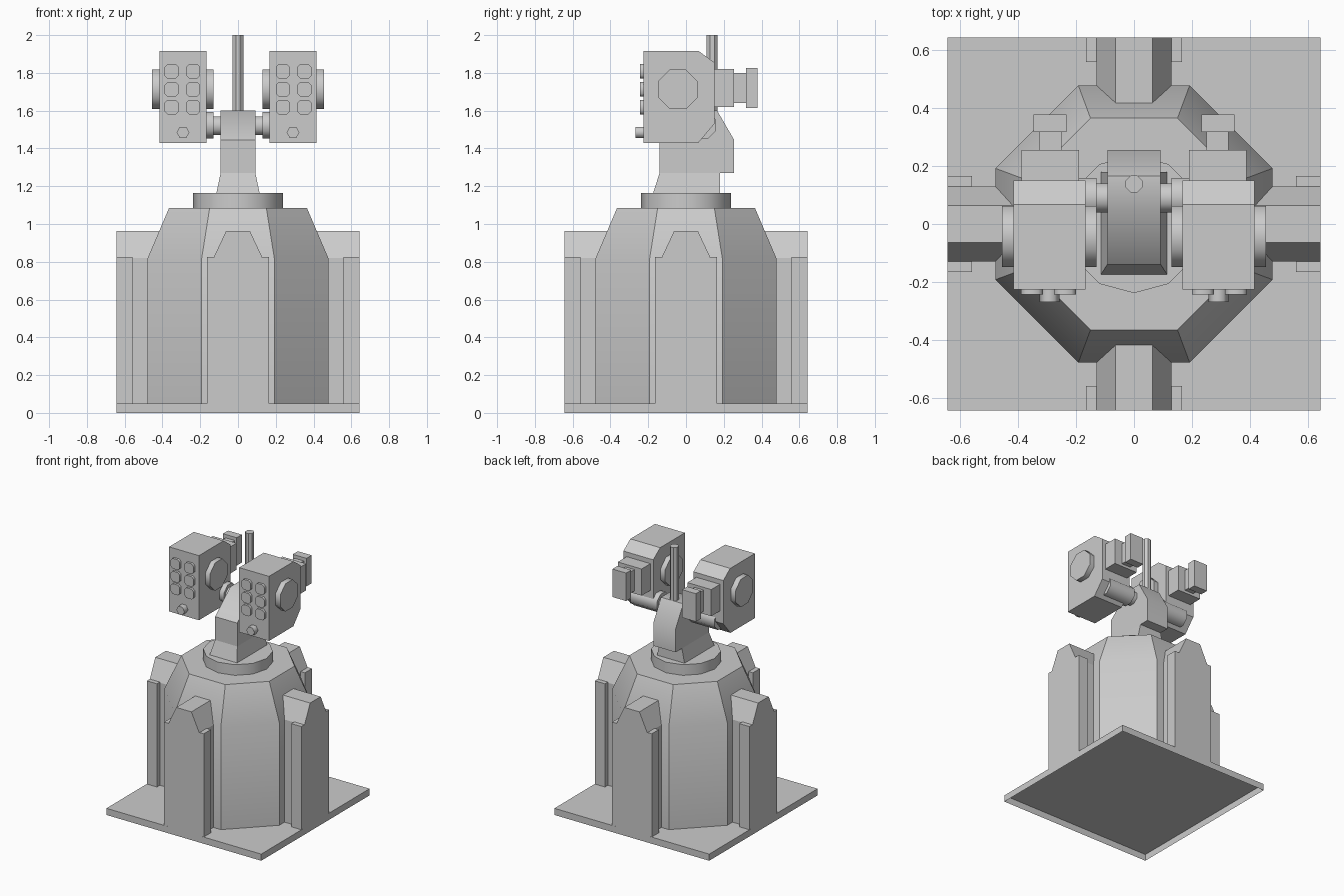
import bpy, bmesh, math

if "Cube" in bpy.data.objects:
    bpy.data.objects.remove(bpy.data.objects["Cube"])


def loft(name, rings, smooth=30, mirror=False, turn=0, caps=(True, True)):
    """Skin a list of equal-length point rings and optionally cap the ends."""
    bm = bmesh.new()
    vs = [[bm.verts.new(p) for p in r] for r in rings]
    n = len(rings[0])
    for a, b in zip(vs, vs[1:]):
        for i in range(n):
            j = (i + 1) % n
            bm.faces.new((a[i], a[j], b[j], b[i]))
    if caps[0]:
        bm.faces.new(vs[0][::-1])
    if caps[1]:
        bm.faces.new(vs[-1])
    bmesh.ops.recalc_face_normals(bm, faces=bm.faces)
    me = bpy.data.meshes.new(name)
    bm.to_mesh(me)
    bm.free()
    for p in me.polygons:
        p.use_smooth = True
    me.set_sharp_from_angle(angle=math.radians(smooth))
    ob = bpy.data.objects.new(name, me)
    bpy.context.collection.objects.link(ob)
    ob.rotation_euler.z = turn
    if mirror:
        ob.modifiers.new("mirror", 'MIRROR').use_axis[0] = True
    return ob


def prism(name, pts, axis, a, b, **kw):
    """Extrude a 2D profile along an axis from a to b."""
    put = {'x': lambda p, t: (t, p[0], p[1]),
           'y': lambda p, t: (p[0], t, p[1]),
           'z': lambda p, t: (p[0], p[1], t)}[axis]
    return loft(name, [[put(p, t) for p in pts] for t in (a, b)], **kw)


def ngon(n, r, cx=0, cy=0, start=0):
    return [(cx + r * math.cos(start + i * math.tau / n),
             cy + r * math.sin(start + i * math.tau / n)) for i in range(n)]


def rect(x0, x1, y0, y1, c=0):
    """Rectangle, with chamfered corners if c > 0."""
    if not c:
        return [(x0, y0), (x1, y0), (x1, y1), (x0, y1)]
    return [(x0 + c, y0), (x1 - c, y0), (x1, y0 + c), (x1, y1 - c),
            (x1 - c, y1), (x0 + c, y1), (x0, y1 - c), (x0, y0 + c)]


# Base plate, open underneath, and octagonal pedestal with sloping shoulders
prism("base_plate", rect(-.643, .643, -.643, .643), 'z', 0, .05, caps=(False, True))
rings = [[(x, y, z) for x, y in rect(-r, r, -r, r, r - h)]
         for r, h, z in ((.478, .192, .05), (.478, .192, .82), (.365, .15, 1.085))]
loft("pedestal", rings, caps=(False, True))

# Four buttresses meeting the pedestal wall, each with a pair of outer flanges
rib = [(-.13, .05), (.13, .05), (.13, .82), (.063, .963), (-.063, .963), (-.13, .82)]
rib_rings = [[(x, -.643, z) for x, z in rib],
             [(x, -.41 if z > .9 else -.47, z) for x, z in rib]]
for k in range(4):
    a = k * math.pi / 2
    loft("buttress", rib_rings, smooth=20, turn=a, caps=(True, False))
    prism("buttress_flange", rect(.13, .165, .05, .825), 'y', -.642, -.558,
          mirror=True, turn=a)

# Turntable and neck
prism("turntable", ngon(12, .238, start=math.pi / 2), 'z', 1.08, 1.165, smooth=40)
loft("neck_foot", [[(x, y, z) for x, y in rect(-w, w, f, .18)]
                   for w, f, z in ((.115, -.175, 1.16), (.092, -.14, 1.27))])
prism("neck", [(-.14, 1.27), (-.14, 1.445), (.04, 1.6), (.165, 1.6),
               (.255, 1.445), (.255, 1.27)], 'x', -.092, .092, smooth=45)
prism("antenna", ngon(8, .031, 0, .138, math.pi / 8), 'z', 1.59, 2.0, smooth=40)

# Thin axle at the neck; thicker trunnion crossing each pod's lower back corner
prism("axle", ngon(8, .054, .09, 1.52, math.pi / 8), 'x', .08, .14, smooth=50, mirror=True)
prism("trunnion", ngon(8, .075, .09, 1.523, math.pi / 8), 'x', .13, .35,
      smooth=50, mirror=True)

# Launcher pods with octagonal side caps
prism("pod", [(-.225, 1.43), (.065, 1.43), (.15, 1.53), (.15, 1.855),
              (.068, 1.915), (-.225, 1.915)], 'x', .167, .415, mirror=True)
cap = ngon(8, .113, -.043, 1.713, math.pi / 8)
prism("pod_outer_cap", cap, 'x', .41, .455, mirror=True, smooth=50)
prism("pod_inner_cap", cap, 'x', .13, .17, mirror=True, smooth=50)

# Stepped exhaust at the back of each pod
prism("rear_block", rect(.19, .388, 1.62, 1.82), 'y', .145, .255, mirror=True)
prism("rear_link", rect(.25, .325, 1.64, 1.80), 'y', .25, .32, mirror=True)
prism("rear_end", rect(.233, .347, 1.615, 1.825), 'y', .317, .378, mirror=True)

# Front tube covers and sensor knob
for x in (.2, .314):
    for z in (1.58, 1.674, 1.77):
        prism("tube_cover", rect(x, x + .075, z, z + .077, .016), 'y', -.243, -.22,
              mirror=True, smooth=50)
prism("sensor_knob", ngon(6, .034, .291, 1.485), 'y', -.268, -.22, mirror=True, smooth=65)
